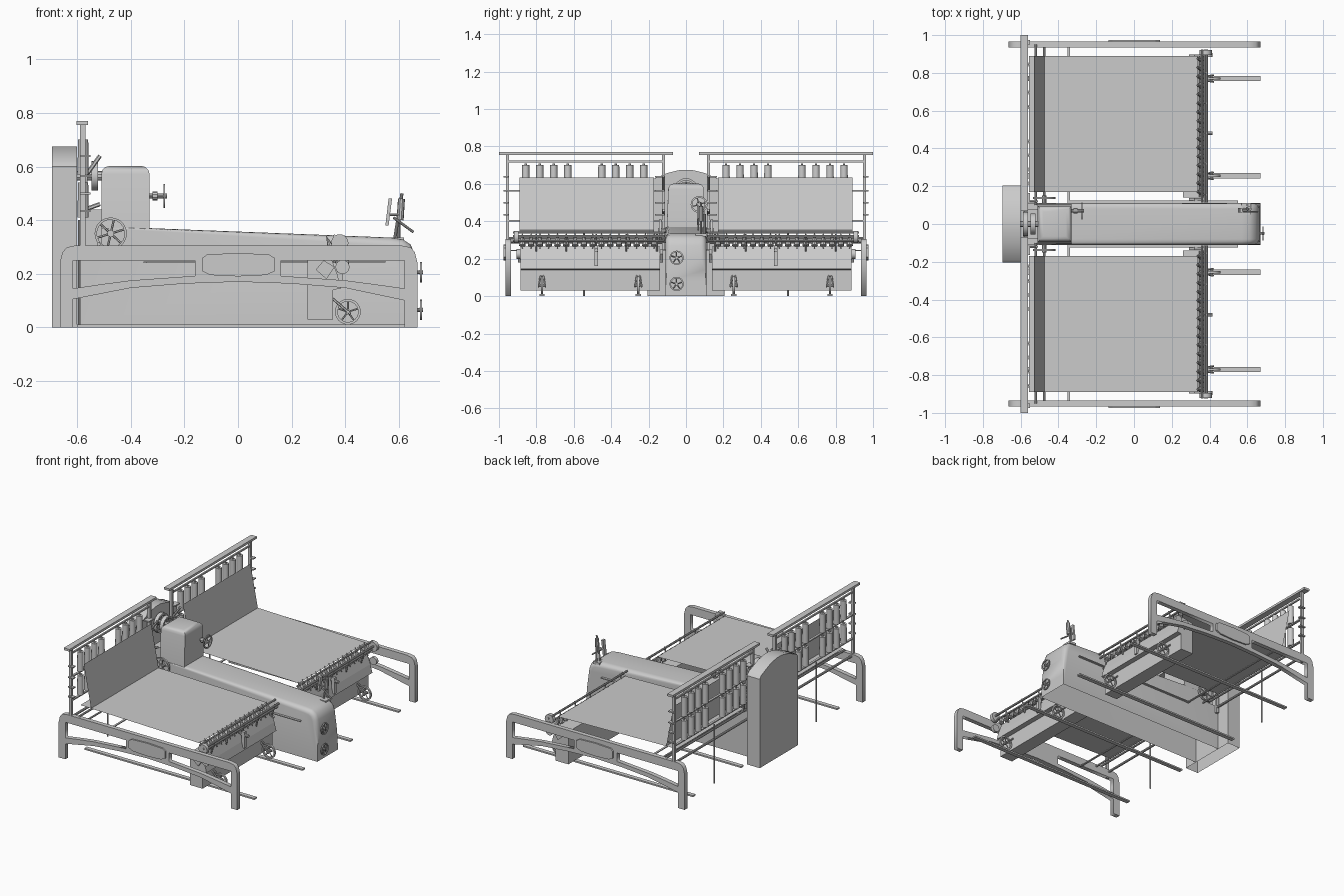
import bpy, bmesh, math
from mathutils import Vector, Matrix

if "Cube" in bpy.data.objects:
    bpy.data.objects.remove(bpy.data.objects["Cube"])


def finish(name, bm, smooth=True, recalc=True):
    if recalc:
        bmesh.ops.recalc_face_normals(bm, faces=bm.faces)
    me = bpy.data.meshes.new(name)
    bm.to_mesh(me)
    bm.free()
    ob = bpy.data.objects.new(name, me)
    bpy.context.collection.objects.link(ob)
    if smooth:
        bpy.ops.object.select_all(action='DESELECT')
        ob.select_set(True)
        bpy.context.view_layer.objects.active = ob
        bpy.ops.object.shade_smooth_by_angle(angle=math.radians(35))
    return ob


def box(bm, x, y, z):
    y = sorted(y)
    m = Matrix.Translation(((x[0]+x[1])/2, (y[0]+y[1])/2, (z[0]+z[1])/2)) @ \
        Matrix.Diagonal((x[1]-x[0], y[1]-y[0], z[1]-z[0], 1))
    bmesh.ops.create_cube(bm, size=1, matrix=m)


def rod(bm, p, q, r, r2=None, seg=10):
    p, q = Vector(p), Vector(q)
    m = Matrix.Translation((p+q)/2) @ (q-p).to_track_quat('Z', 'Y').to_matrix().to_4x4()
    bmesh.ops.create_cone(bm, cap_ends=True, segments=seg, radius1=r,
                          radius2=r if r2 is None else r2, depth=(q-p).length, matrix=m)


def prism(bm, pts, axis, lo, hi):
    """Extrude a 2D profile: axis 'y' takes (x, z) points, axis 'x' takes (y, z)."""
    at = (lambda a, b, t: (a, t, b)) if axis == 'y' else (lambda a, b, t: (t, a, b))
    f = bm.faces.new([bm.verts.new(at(a, b, lo)) for a, b in pts])
    top = bmesh.ops.extrude_face_region(bm, geom=[f])['geom']
    bmesh.ops.translate(bm, verts=[v for v in top if isinstance(v, bmesh.types.BMVert)],
                        vec=at(0, 0, hi-lo))


def open_bottom(bm):
    bmesh.ops.recalc_face_normals(bm, faces=bm.faces)
    low = [f for f in bm.faces if all(v.co.z < 1e-4 for v in f.verts)]
    bmesh.ops.delete(bm, geom=low, context='FACES_ONLY')


def wheel(bm, c, axis, r, w, spokes=5, rim=0.2, seg=24):
    """Spoked wheel: square rim, hub and spokes."""
    c, ax = Vector(c), Vector((1, 0, 0) if axis == 'x' else (0, 1, 0))
    u = Vector((0, 1, 0) if axis == 'x' else (1, 0, 0))
    d = lambda a: u*math.cos(a) + Vector((0, 0, 1))*math.sin(a)
    loops = []
    for i in range(seg):
        k = d(2*math.pi*i/seg)
        loops.append([bm.verts.new(c + k*rr + ax*t) for rr, t in
                      ((r, -w/2), (r, w/2), (r*(1-rim), w/2), (r*(1-rim), -w/2))])
    for i in range(seg):
        a, b = loops[i], loops[(i+1) % seg]
        for j in range(4):
            bm.faces.new((a[j], b[j], b[(j+1) % 4], a[(j+1) % 4]))
    rod(bm, c-ax*w*.7, c+ax*w*.7, r*.22)
    for i in range(spokes):
        k = d(2*math.pi*i/spokes + .3)
        rod(bm, c+k*r*.15, c+k*r*(1-rim*.7), r*.07, seg=6)


# Rear drive housing with a gabled roof
bm = bmesh.new()
prism(bm, [(-.205, 0), (.205, 0), (.205, .6), (.19, .62), (.1, .658), (.03, .675),
           (-.03, .675), (-.1, .658), (-.19, .62), (-.205, .6)], 'x', -.695, -.6)
open_bottom(bm)
finish("drive_housing", bm, recalc=False)

# Long central body with rounded upper edges
bm = bmesh.new()
prism(bm, [(-.6, 0), (-.6, .305), (-.51, .305), (-.51, .37), (-.33, .37), (.57, .335), (.615, .328),
           (.645, .308), (.66, .27), (.668, .2), (.67, 0)], 'y', -.11, .11)
edges = [e for e in bm.edges if abs(e.verts[0].co.y-e.verts[1].co.y) < 1e-4
         and all(v.co.x > -.4 and v.co.z > .18 for v in e.verts)]
bmesh.ops.bevel(bm, geom=edges, offset=.03, segments=4, profile=.5, affect='EDGES')
open_bottom(bm)
finish("central_body", bm, recalc=False)

# Headstock tower
bm = bmesh.new()
box(bm, (-.51, -.33), (-.105, .105), (.3, .602))
for v in bm.verts:
    if v.co.z > .5:
        v.co.y *= .9
bmesh.ops.bevel(bm, geom=[e for e in bm.edges if min(v.co.z for v in e.verts) > .5],
                offset=.03, segments=3, profile=.5, affect='EDGES')
finish("headstock_tower", bm)
bm = bmesh.new()
box(bm, (-.58, -.5), (-.08, .08), (.3, .44))
finish("headstock_bracket", bm, False)

# Main drive pulleys, side pulleys and hand wheels
bm = bmesh.new()
rod(bm, (-.61, 0, .565), (-.5, 0, .565), .018)
for x, r in ((-.575, .065), (-.535, .055)):
    wheel(bm, (x, 0, .565), 'x', r, .025)
finish("main_pulleys", bm)
bm = bmesh.new()
for s in (1, -1):
    rod(bm, (-.475, s*.1, .35), (-.475, s*.15, .35), .012)
    wheel(bm, (-.475, s*.138, .35), 'y', .06, .012, 6, .14)
finish("side_pulleys", bm)
bm = bmesh.new()
rod(bm, (-.34, .07, .49), (-.265, .07, .49), .009)
rod(bm, (-.32, .07, .49), (-.3, .07, .49), .016)
wheel(bm, (-.275, .07, .49), 'x', .045, .007, 4)
for z in (.205, .065):
    rod(bm, (.66, -.05, z), (.69, -.05, z), .007)
    wheel(bm, (.683, -.05, z), 'x', .038, .007)
finish("hand_wheels", bm)

# Control levers on the front of the body
bm = bmesh.new()
box(bm, (.57, .62), (.05, .11), (.32, .335))
rod(bm, (.585, .08, .33), (.612, .08, .5), .006)
rod(bm, (.605, .08, .4), (.61, .08, .48), .013)
rod(bm, (.58, .065, .41), (.655, .065, .355), .005)
rod(bm, (.6, .1, .32), (.6, .1, .44), .006)
prism(bm, [(.55, .38), (.562, .38), (.575, .48), (.562, .48)], 'y', .06, .085)
rod(bm, (.56, .075, .42), (.61, .075, .42), .005)
finish("control_levers", bm)

# Arched end frames: closed outline with two windows, and an octagonal plaque
outline = [(-.665, 0), (-.665, .24), (-.655, .28), (-.64, .298), (-.61, .305), (.61, .305),
           (.645, .298), (.66, .28), (.67, .24), (.67, 0), (.622, 0), (.622, .1), (.4, .147), (.2, .163),
           (0, .17), (-.2, .163), (-.4, .147), (-.615, .105), (-.615, 0)]
window = [(.16, .25), (.622, .25), (.622, .145), (.5, .162), (.4, .175), (.16, .192)]
bm = bmesh.new()
for s in (1, -1):
    cu = bpy.data.curves.new("end_frame", 'CURVE')
    cu.dimensions, cu.fill_mode, cu.extrude = '2D', 'BOTH', .015
    for pts in (outline, window, [(max(-x, -.615), z) for x, z in window]):
        sp = cu.splines.new('POLY')
        sp.points.add(len(pts)-1)
        for p, (x, z) in zip(sp.points, pts):
            p.co = (x, z, 0, 1)
        sp.use_cyclic_u = True
    ob = bpy.data.objects.new("end_frame", cu)
    bpy.context.collection.objects.link(ob)
    ob.location.y, ob.rotation_euler.x = s*.95, math.pi/2
    bpy.ops.object.select_all(action='DESELECT')
    ob.select_set(True)
    bpy.context.view_layer.objects.active = ob
    bpy.ops.object.convert(target='MESH')
    lo, hi = sorted((s*.96, s*.975))
    prism(bm, [(-.135, .21), (-.105, .195), (0, .19), (.105, .195), (.138, .21), (.138, .258),
               (.115, .272), (0, .277), (-.115, .272), (-.135, .258)], 'y', lo, hi)
finish("frame_plaques", bm, False)

# Floor rails and the guide ledges along the body
bm = bmesh.new()
for s in (1, -1):
    for y in (.255, .77):
        box(bm, (-.6, .67), (s*(y-.014), s*(y+.014)), (0, .01))
    box(bm, (-.34, .55), (s*.105, s*.125), (.242, .248))
finish("rails", bm, False)

# Bobbin creel: canopy, posts, shelves, bobbins
bm, bob = bmesh.new(), bmesh.new()
for s, off in ((1, 0), (-1, .012)):
    box(bm, (-.602, -.56), (s*.07, s*1), (.755, .77))
    box(bm, (-.585, -.575), (s*.12, s*.955), (.715, .725))
    for y in (.12, .955):
        box(bm, (-.59, -.57), (s*(y-.008), s*(y+.008)), (.25, .757))
        for z in (.43, .495, .56, .635):
            box(bm, (-.59, -.55), (s*(y-.006), s*(y+.02 if y > .5 else y+.045)), (z, z+.008))
    rod(bm, (-.565, s*.12, .57), (-.515, s*.12, .64), .008, seg=6)
    rod(bm, (-.57, s*.12, .44), (-.515, s*.12, .46), .008, seg=6)
    for z in (.4, .56):
        box(bm, (-.585, -.57), (s*.12, s*.955), (z, z+.008))
        for y in (.214, .289, .364, .438, .62, .695, .77, .845):
            y = s*(y+off)
            rod(bob, (-.578, y, z+.01), (-.578, y, z+.14), .021, .019, 12)
            rod(bob, (-.578, y, z), (-.578, y, z+.15), .006, seg=6)
    rod(bm, (-.592, s*.545, 0), (-.592, s*.545, .4), .005, seg=8)
finish("creel_frame", bm)
finish("bobbins", bob)

# Roller beams and cross shafts between body and end frames
bm = bmesh.new()
for s in (1, -1):
    rod(bm, (-.52, s*.1, .31), (-.52, s*.95, .31), .007)
    rod(bm, (-.475, s*.1, .29), (-.475, s*.95, .29), .006)
    box(bm, (-.353, -.34), (s*.1, s*.94), (.24, .246))
    rod(bm, (-.58, s*.12, .29), (-.58, s*.95, .29), .008)
finish("roller_shafts", bm)

# Thread sheets (single surfaces): steep drop from creel, then out to the carriage
bm = bmesh.new()
for s in (1, -1):
    for (x0, z0), (x1, z1) in (((-.53, .635), (-.475, .352)), ((-.555, .354), (.335, .334))):
        bm.faces.new([bm.verts.new(c) for c in ((x0, s*.17, z0), (x1, s*.17, z1),
                                                (x1, s*.89, z1), (x0, s*.89, z0))])
    bmesh.ops.recalc_face_normals(bm, faces=bm.faces)
finish("thread_sheets", bm, False)

# Travelling carriages
bm, sp, wh, fa = bmesh.new(), bmesh.new(), bmesh.new(), bmesh.new()
for s in (1, -1):
    lo, hi = sorted((s*.14, s*.885))
    prism(bm, [(.26, .03), (.26, .25), (.345, .265), (.37, .2), (.385, .145), (.355, .14), (.355, .03)], 'y', lo, hi)
    for y in (.13, .89):
        prism(bm, [(.29, .215), (.32, .25), (.36, .225), (.33, .18)], 'y', s*y-.008, s*y+.008)
    # spindles with their yarn cops
    for i in range(16):
        y = s*(.17 + i*.047)
        rod(sp, (.36, y, .255), (.33, y, .34), .004, .002, 6)
        rod(sp, (.356, y, .27), (.334, y, .33), .018, .004, 8)
    # faller shafts, end discs and brackets
    for x, z, r in ((.36, .34, .006), (.385, .32, .007), (.375, .295, .006)):
        rod(fa, (x, s*.115, z), (x, s*.925, z), r, seg=8)
    rod(fa, (.38, s*.895, .315), (.38, s*.92, .315), .032, seg=20)
    rod(fa, (.39, s*.885, .225), (.39, s*.905, .225), .026, seg=20)
    for y in (.155, .32, .48, .64, .8):
        rod(fa, (.36, s*y, .24), (.385, s*y, .33), .005, seg=6)
    box(fa, (.37, .392), (s*.47, s*.49), (.16, .27))
    rod(fa, (.38, s*.48, .245), (.415, s*.48, .245), .01)
    # running wheels and their forks
    for y in (.255, .77):
        wheel(wh, (.41, s*y, .058), 'y', .048, .012)
        rod(wh, (.41, s*(y-.022), .058), (.41, s*(y+.022), .058), .006)
        for d in (-.018, .018):
            rod(wh, (.35, s*y+d*.4, .11), (.42, s*y+d, .05), .005, seg=6)
finish("carriage_boxes", bm, False)
finish("spindles", sp)
finish("faller_shafts", fa)
finish("carriage_wheels", wh)
